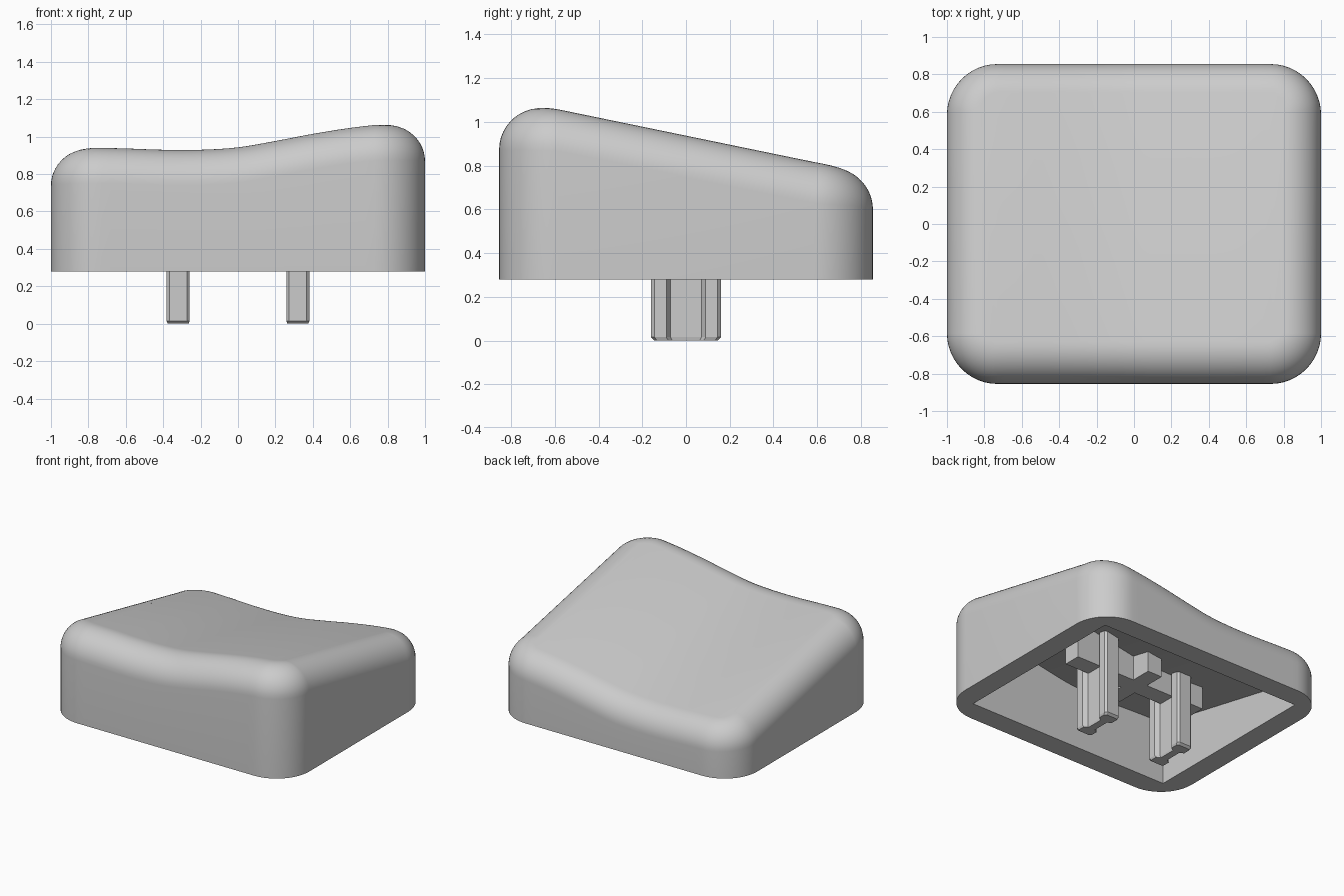
import bpy, bmesh
from math import sin, cos, pi, atan2, sqrt
from mathutils import Vector

cube = bpy.data.objects.get("Cube")
if cube:
    bpy.data.objects.remove(cube, do_unlink=True)

HX, HY, CORNER, FILLET, BASE = 1.0, 0.855, 0.27, 0.19, 0.28
TILT, SKIN = 0.206, 0.2
# Height of the wavy top along x, at evenly spaced stations
WAVE = [0.805, 0.808, 0.804, 0.797, 0.797, 0.81, 0.844, 0.882, 0.914, 0.937, 0.957]

grey = bpy.data.materials.new("matte_grey")
grey.use_nodes = True
grey.diffuse_color = (0.6, 0.6, 0.6, 1)
grey.node_tree.nodes["Principled BSDF"].inputs["Base Color"].default_value = (0.6, 0.6, 0.6, 1)


def top_height(x, y):
    """Smooth wave in x, straight slope in y."""
    t = (x + HX) / (2 * HX) * (len(WAVE) - 1)
    i = max(0, min(len(WAVE) - 2, int(t)))
    f = t - i
    a, b = WAVE[i], WAVE[i + 1]
    p = WAVE[i - 1] if i else 2 * a - b
    q = WAVE[i + 2] if i + 2 < len(WAVE) else 2 * b - a
    z = a + 0.5 * f * (b - p + f * (2 * p - 5 * a + 4 * b - q + f * (3 * (a - b) + q - p)))
    return z - TILT * y


def make_object(name, bm):
    bmesh.ops.recalc_face_normals(bm, faces=bm.faces)
    mesh = bpy.data.meshes.new(name)
    bm.to_mesh(mesh)
    bm.free()
    mesh.materials.append(grey)
    ob = bpy.data.objects.new(name, mesh)
    bpy.context.collection.objects.link(ob)
    return ob


def skin_rings(bm, rings):
    """Join closed rings of points with quads; return the vertex rings."""
    vs = [[bm.verts.new(p) for p in ring] for ring in rings]
    n = len(vs[0])
    for lo, hi in zip(vs, vs[1:]):
        for i in range(n):
            j = (i + 1) % n
            bm.faces.new((lo[i], lo[j], hi[j], hi[i]))
    return vs


def activate(ob):
    bpy.ops.object.select_all(action='DESELECT')
    ob.select_set(True)
    bpy.context.view_layer.objects.active = ob


def block(name, hx, hy, z0, z1):
    bm = bmesh.new()
    bmesh.ops.create_cube(bm, size=2)
    for v in bm.verts:
        v.co = (v.co.x * hx, v.co.y * hy, z0 if v.co.z < 0 else z1)
    return make_object(name, bm)


# Rounded outline: points with their inward directions, front half then back half
ARC, SPAN = 12, 30
cx, cy = HX - CORNER, HY - CORNER
front = []
for k in range(ARC + 1):
    a = pi + k * pi / 2 / ARC
    front.append((-cx + CORNER * cos(a), -cy + CORNER * sin(a), -cos(a), -sin(a)))
for k in range(1, SPAN):
    front.append((-cx + 2 * cx * k / SPAN, -HY, 0, 1))
for k in range(ARC + 1):
    a = 1.5 * pi + k * pi / 2 / ARC
    front.append((cx + CORNER * cos(a), -cy + CORNER * sin(a), -cos(a), -sin(a)))
outline = front + [(x, -y, nx, -ny) for x, y, nx, ny in reversed(front)]

# Cap: vertical wall, rolled top edge, wavy sloping top
STEPS = 12
rings = [[(x, y, BASE) for x, y, nx, ny in outline]] + [[] for _ in range(STEPS + 1)]
for x, y, nx, ny in outline:
    inner = top_height(x + nx * FILLET, y + ny * FILLET)
    slope = (inner - top_height(x, y)) / FILLET
    centre = inner - FILLET * sqrt(1 + slope * slope)
    for k in range(STEPS + 1):
        a = atan2(1, slope) * k / STEPS
        d = FILLET * (1 - cos(a))
        rings[k + 1].append((x + nx * d, y + ny * d, centre + FILLET * sin(a)))
bm = bmesh.new()
loops = skin_rings(bm, rings)
crown, n = loops[-1], len(outline)
for i in range(n // 2 - 1):
    bm.faces.new((crown[i], crown[i + 1], crown[n - 2 - i], crown[n - 1 - i]))
bm.faces.new(list(reversed(loops[0])))
cap = make_object("cap_shell", bm)

# Hollow: square-cornered cavity whose ceiling follows the top
CAVX, CAVY, COLS = 0.84, 0.695, 24
sections = []
for k in range(COLS + 1):
    x = -CAVX + 2 * CAVX * k / COLS
    sections.append([(x, -CAVY, 0.1), (x, CAVY, 0.1),
                     (x, CAVY, top_height(x, CAVY) - SKIN),
                     (x, -CAVY, top_height(x, -CAVY) - SKIN)])
bm = bmesh.new()
loops = skin_rings(bm, sections)
bm.faces.new(loops[0])
bm.faces.new(loops[-1])
cutter = make_object("cavity_cutter", bm)
cutter.hide_render = True
activate(cap)
mod = cap.modifiers.new("hollow", 'BOOLEAN')
mod.operation = 'DIFFERENCE'
mod.solver = 'EXACT'
mod.object = cutter
bpy.ops.object.modifier_apply(modifier=mod.name)
bpy.data.objects.remove(cutter, do_unlink=True)
activate(cap)
bpy.ops.object.shade_smooth_by_angle(angle=pi / 6)

# Crossed ribs under the ceiling
block("long_rib", 0.55, 0.065, 0.42, 0.71)
block("cross_rib", 0.06, 0.22, 0.42, 0.71)

# Two mounting legs with a notched profile and chamfered feet
quarter = [(0.03, 0.07), (0.062, 0.09), (0.062, 0.145), (0.047, 0.16)]
half = quarter + [(-x, y) for x, y in reversed(quarter)]
profile = half + [(-x, -y) for x, y in half]
for side, name in ((1, "left_leg"), (-1, "right_leg")):
    bm = bmesh.new()
    levels = [(0, 0.9), (0.015, 1), (0.7, 1)]
    loops = skin_rings(bm, [[(side * 0.32 + x * s, y * s, z) for x, y in profile]
                            for z, s in levels])
    bm.faces.new(loops[0])
    bm.faces.new(loops[-1])
    make_object(name, bm)
